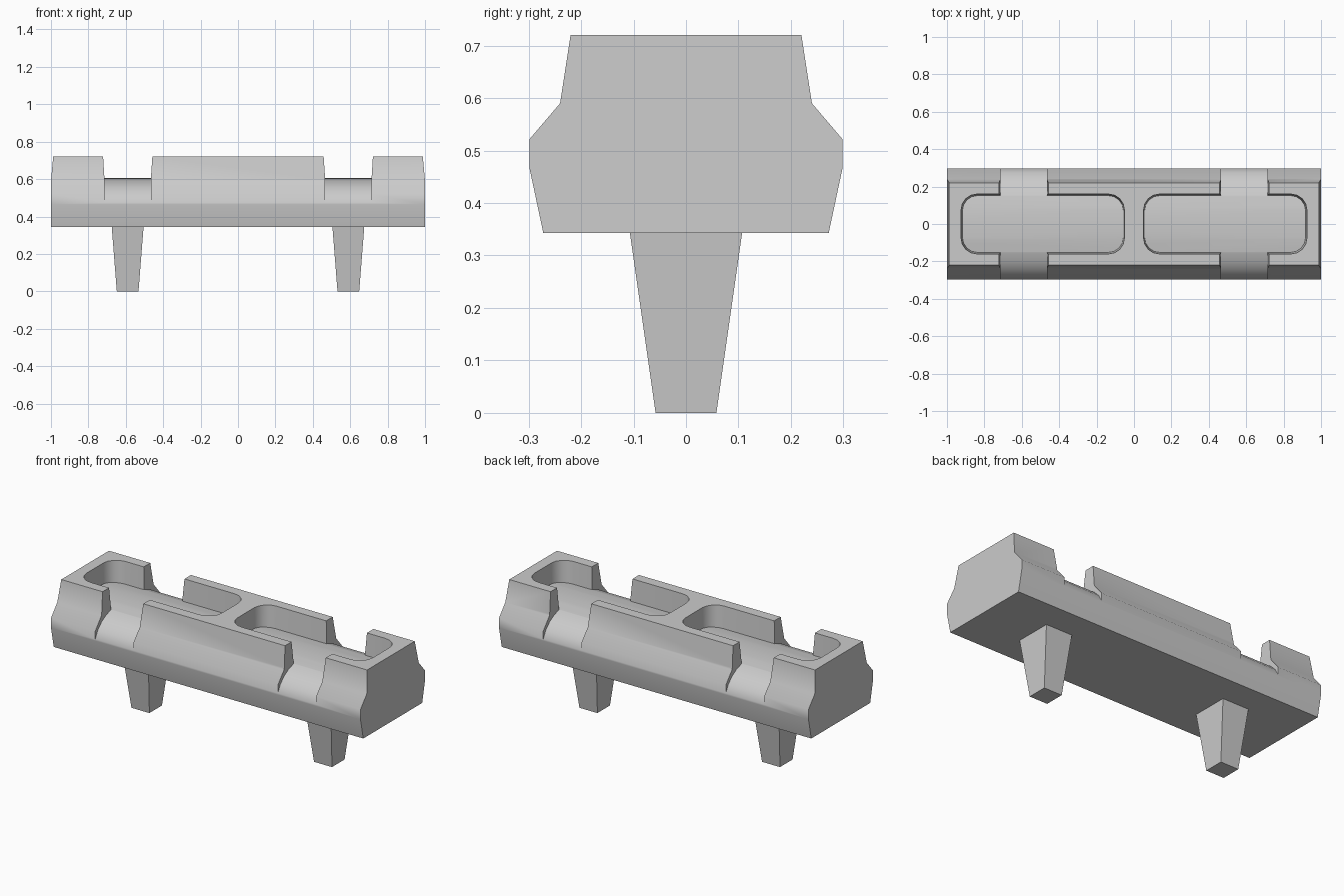
import bpy, bmesh, math

if "Cube" in bpy.data.objects:
    bpy.data.objects.remove(bpy.data.objects["Cube"], do_unlink=True)

grey = bpy.data.materials.new("plain grey")
grey.use_nodes = True
colour = (0.6, 0.6, 0.6, 1)
grey.diffuse_color = colour
grey.node_tree.nodes["Principled BSDF"].inputs["Base Color"].default_value = colour


def loft(name, rings):
    """Closed solid through matching rings of points."""
    bm = bmesh.new()
    loops = [[bm.verts.new(p) for p in ring] for ring in rings]
    n = len(loops[0])
    for a, b in zip(loops, loops[1:]):
        for i in range(n):
            j = (i + 1) % n
            bm.faces.new((a[i], a[j], b[j], b[i]))
    bm.faces.new(loops[0])
    bm.faces.new(loops[-1])
    bmesh.ops.recalc_face_normals(bm, faces=bm.faces)
    mesh = bpy.data.meshes.new(name)
    bm.to_mesh(mesh)
    bm.free()
    mesh.materials.append(grey)
    obj = bpy.data.objects.new(name, mesh)
    bpy.context.collection.objects.link(obj)
    return obj


def mirrored(half):
    return half + [(-y, z) for y, z in reversed(half) if y > 0]


def boolean(target, tool, operation):
    mod = target.modifiers.new(operation, "BOOLEAN")
    mod.object, mod.operation, mod.solver = tool, operation, "EXACT"
    bpy.context.view_layer.objects.active = target
    bpy.ops.object.modifier_apply(modifier=mod.name)
    bpy.data.objects.remove(tool, do_unlink=True)


def rectangle(x0, x1, y, z):
    return [(x0, -y, z), (x1, -y, z), (x1, y, z), (x0, y, z)]


def rounded(x0, x1, y, r, z, steps=4):
    ring = []
    corners = [(x1 - r, y - r), (x0 + r, y - r), (x0 + r, r - y), (x1 - r, r - y)]
    for q, (cx, cy) in enumerate(corners):
        for i in range(steps + 1):
            a = math.pi / 2 * (q + i / steps)
            ring.append((cx + r * math.cos(a), cy + r * math.sin(a), z))
    return ring


# Long body: a bulging cross-section with ends leaning in at the top
section = mirrored([(0.272, 0.343), (0.298, 0.465), (0.298, 0.522), (0.24, 0.59), (0.22, 0.72)])
top, shoulder = 0.72, 0.59


def end_ring(side):
    return [(side * (1 - 0.012 * max(0, (z - shoulder) / (top - shoulder))), y, z)
            for y, z in section]


body = loft("body", [end_ring(-1), end_ring(1)])

# Domed floor shared by the pockets and cross slots
dome = mirrored([(0.36, 0.3), (0.34, 0.38), (0.298, 0.475), (0.275, 0.517), (0.24, 0.552),
                 (0.2, 0.576), (0.15, 0.592), (0.08, 0.602), (0.03, 0.605)])

for side in (-1, 1):
    def span(a, b):
        return sorted((side * a, side * b))

    # Round-cornered pocket with sloping walls
    cutter = loft("cutter", [rounded(*span(0.064, 0.908), 0.143, 0.075, 0.45),
                             rounded(*span(0.05, 0.926), 0.162, 0.085, 0.75)])
    # Cross slot that opens through both long sides
    slot = loft("slot_cutter", [rectangle(*span(0.466, 0.714), 0.35, z) for z in (0.44, 0.6)]
                + [rectangle(*span(0.456, 0.723), 0.35, 0.75)])
    boolean(cutter, slot, "UNION")
    floor = loft("floor_cutter", [[(x, y, z) for y, z in dome] for x in (-1.2, 1.2)])
    boolean(cutter, floor, "DIFFERENCE")
    boolean(body, cutter, "DIFFERENCE")

# Tapered square legs
legs = [loft(name, [rectangle(side * 0.59 - 0.058, side * 0.59 + 0.058, 0.058, 0),
                    rectangle(side * 0.59 - 0.085, side * 0.59 + 0.085, 0.107, 0.343)])
        for name, side in (("right_leg", -1), ("left_leg", 1))]

# Soft shading on the curved body, crisp edges elsewhere
bpy.ops.object.select_all(action="DESELECT")
body.select_set(True)
bpy.context.view_layer.objects.active = body
bpy.ops.object.shade_smooth_by_angle(angle=math.radians(45))
